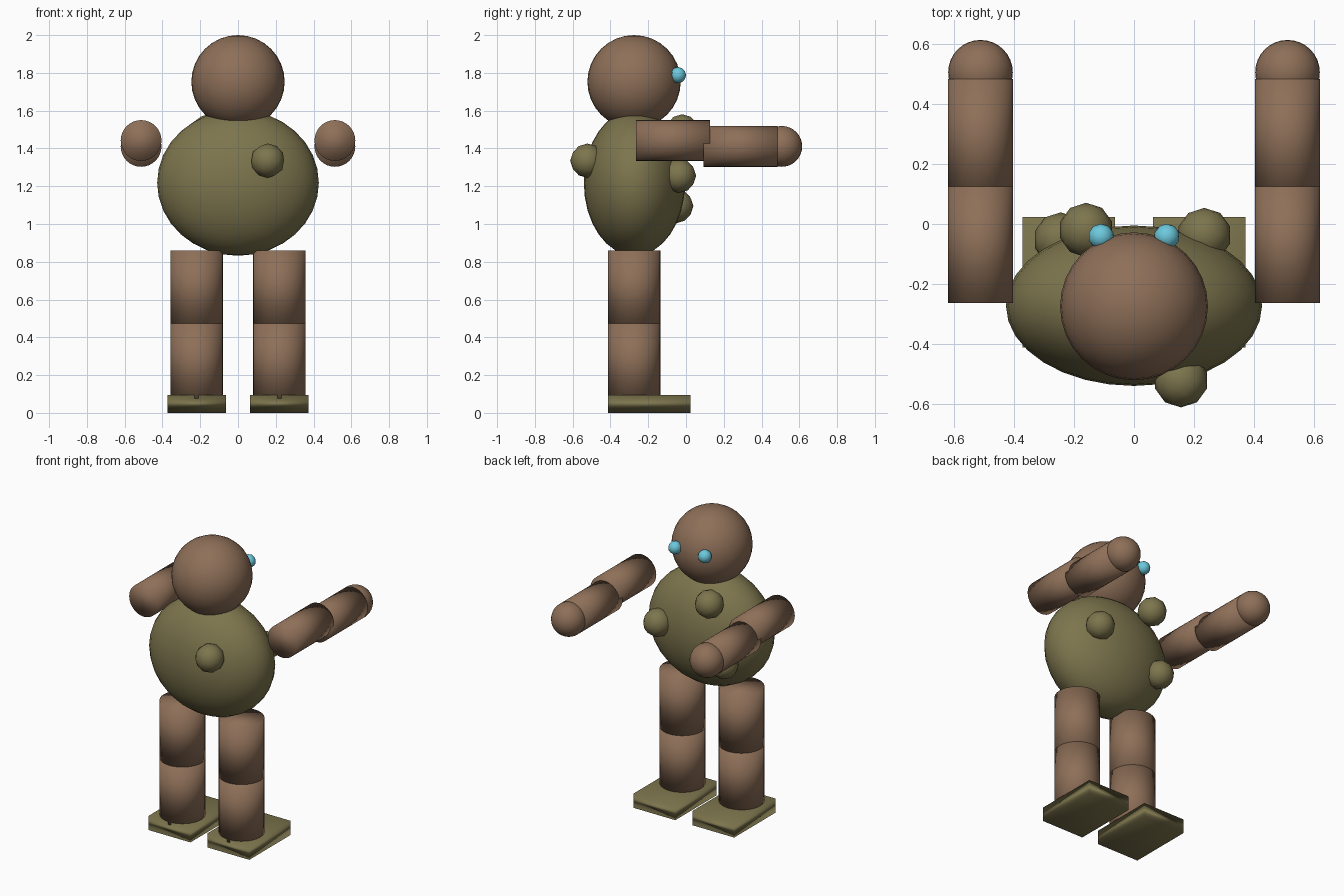
import bpy
from math import pi

if "Cube" in bpy.data.objects:
    bpy.data.objects.remove(bpy.data.objects["Cube"])


def material(name, rgb):
    m = bpy.data.materials.new(name)
    m.diffuse_color = (*rgb, 1)
    m.use_nodes = True
    m.node_tree.nodes["Principled BSDF"].inputs["Base Color"].default_value = m.diffuse_color
    return m


BROWN = material("brown_skin", (0.27, 0.16, 0.098))
OLIVE = material("olive_cloth", (0.205, 0.178, 0.075))
BLUE = material("light_blue", (0.15, 0.58, 0.72))


def finish(name, mat):
    ob = bpy.context.object
    ob.name = name
    ob.data.materials.append(mat)
    bpy.ops.object.shade_smooth()
    return ob


def ball(name, loc, radii, mat):
    bpy.ops.mesh.primitive_uv_sphere_add(segments=32, ring_count=16, radius=1, location=loc)
    bpy.context.object.scale = radii
    return finish(name, mat)


def small_ball(name, loc, r, mat):
    bpy.ops.mesh.primitive_ico_sphere_add(subdivisions=2, radius=r, location=loc)
    return finish(name, mat)


def tube(name, loc, r, length, mat, rot=(0, 0, 0)):
    bpy.ops.mesh.primitive_cylinder_add(vertices=32, radius=r, depth=length,
                                        location=loc, rotation=rot)
    return finish(name, mat)


Y = -0.275  # depth of the body's centre line

# Torso and head
ball("torso", (0, -0.273, 1.218), (0.428, 0.268, 0.386), OLIVE)
ball("head", (0, Y, 1.753), (0.247, 0.247, 0.247), BROWN)

# Lumps on the torso
lumps = [(-0.16, -0.02, 1.49), (0.235, -0.037, 1.255),
         (-0.245, -0.052, 1.095), (0.157, -0.522, 1.335)]
for i, p in enumerate(lumps):
    small_ball(f"lump_{i + 1}", p, 0.091, OLIVE)

for side, s in (("left", -1), ("right", 1)):
    # Eye
    small_ball(f"{side}_eye", (s * 0.11, -0.042, 1.788), 0.043, BLUE)

    # Leg and foot
    tube(f"{side}_thigh", (s * 0.219, Y, 0.667), 0.139, 0.386, BROWN)
    tube(f"{side}_shin", (s * 0.219, Y, 0.275), 0.139, 0.398, BROWN)
    bpy.ops.mesh.primitive_cube_add(size=1, location=(s * 0.218, -0.195, 0.0475))
    bpy.context.object.scale = (0.31, 0.436, 0.095)
    finish(f"{side}_foot", OLIVE)

    # Arm reaching out, with a round hand
    along_y = (pi / 2, 0, 0)
    tube(f"{side}_upper_arm", (s * 0.513, -0.069, 1.442), 0.108, 0.39, BROWN, along_y)
    tube(f"{side}_forearm", (s * 0.513, 0.289, 1.411), 0.108, 0.392, BROWN, along_y)
    ball(f"{side}_hand", (s * 0.513, 0.507, 1.411), (0.108, 0.108, 0.108), BROWN)
